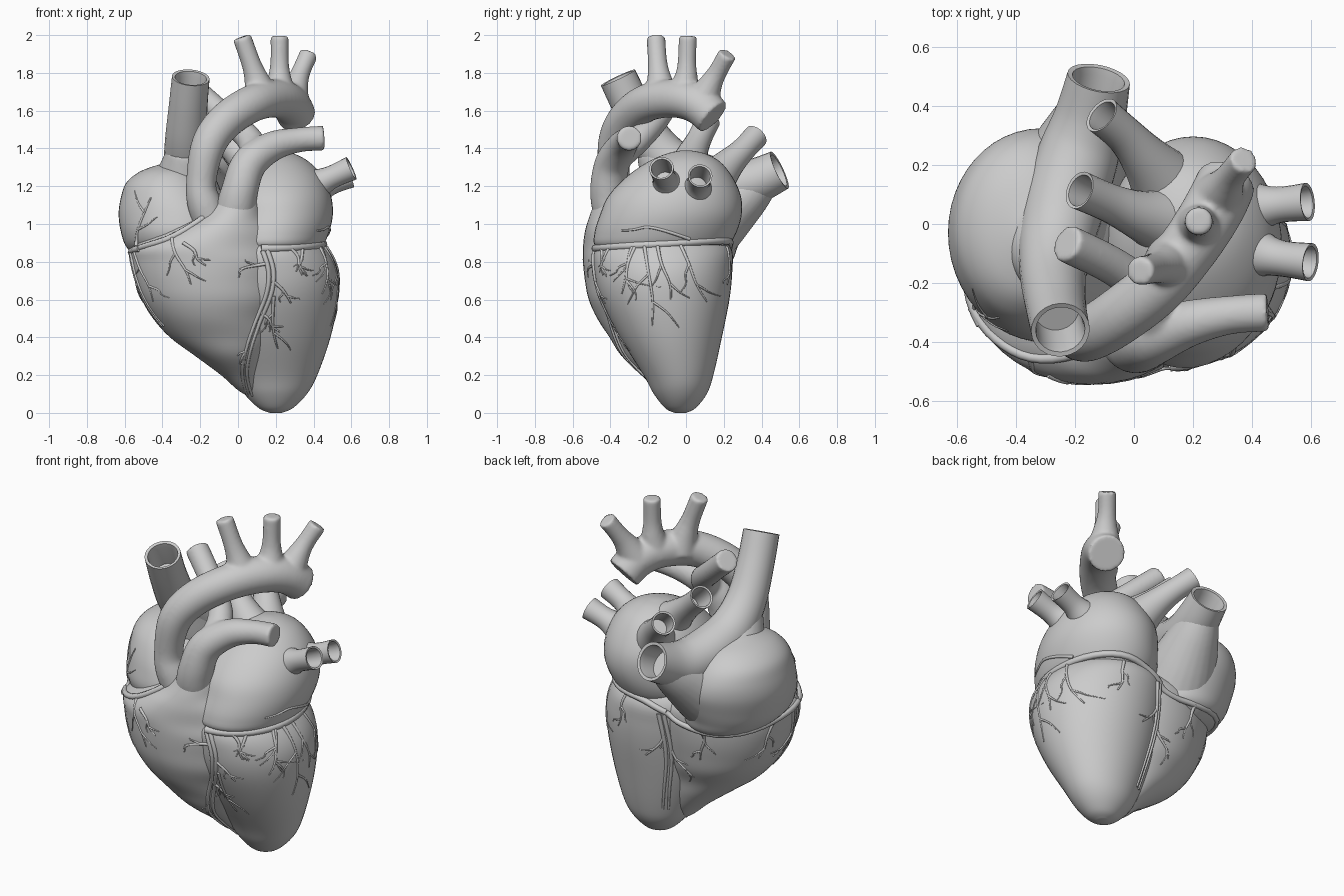
import bpy, bmesh, random
from math import sin, cos, pi, radians
from mathutils import Vector
from mathutils.bvhtree import BVHTree

random.seed(4)
trees = []          # surfaces the coronary vessels cling to


def spline(pts, n=6):
    """Catmull-Rom interpolation of tuples of any length."""
    p = [pts[0]] + list(pts) + [pts[-1]]
    out = []
    for i in range(1, len(p) - 2):
        for k in range(n):
            t = k / n
            out.append(tuple(0.5 * (2 * b + (c - a) * t + (2 * a - 5 * b + 4 * c - d) * t * t
                                    + (3 * b - a - 3 * c + d) * t ** 3)
                             for a, b, c, d in zip(p[i - 1], p[i], p[i + 1], p[i + 2])))
    return out + [tuple(pts[-1])]


def skin(bm, rings):
    vs = [[bm.verts.new(c) for c in r] for r in rings]
    n = len(vs[0])
    for a, b in zip(vs, vs[1:]):
        for i in range(n):
            bm.faces.new((a[i], a[(i + 1) % n], b[(i + 1) % n], b[i]))
    bm.faces.new(vs[0][::-1])
    bm.faces.new(vs[-1])


def tube(bm, pts, hollow=(False, False), seg=24, n=6):
    """Round tube through (x, y, z, r); hollow ends get a lip and a bore."""
    path = spline(pts, n)
    c = [Vector(p[:3]) for p in path]
    last = len(c) - 1
    sec = [(c[i], (c[min(i + 1, last)] - c[max(i - 1, 0)]).normalized(), path[i][3])
           for i in range(last + 1)]
    for end in (0, 1):
        if hollow[end]:
            p, t, r = sec[-1] if end else sec[0]
            inward = -t if end else t
            bore = [(p + inward * .003, t, r * .84), (p + inward * .03, t, r * .8),
                    (p + inward * .16, t, r * .76)]
            sec = sec + bore if end else bore[::-1] + sec
    side = sec[0][1].orthogonal()
    rings = []
    for p, t, r in sec:
        side = (side - t * side.dot(t)).normalized()
        up = t.cross(side)
        rings.append([p + (side * cos(2 * pi * k / seg) + up * sin(2 * pi * k / seg)) * r
                      for k in range(seg)])
    skin(bm, rings)


def finish(bm, name, fuse=False):
    bmesh.ops.recalc_face_normals(bm, faces=bm.faces)
    me = bpy.data.meshes.new(name)
    bm.to_mesh(me)
    bm.free()
    ob = bpy.data.objects.new(name, me)
    bpy.context.collection.objects.link(ob)
    bpy.ops.object.select_all(action='DESELECT')
    ob.select_set(True)
    bpy.context.view_layer.objects.active = ob
    bpy.ops.object.shade_smooth_by_angle(angle=radians(50))
    if fuse:        # melt the branches together
        m = ob.modifiers.new("fuse", 'REMESH')
        m.mode, m.voxel_size, m.use_smooth_shade = 'VOXEL', .01, True
        s = ob.modifiers.new("soften", 'SMOOTH')
        s.factor, s.iterations = .5, 8


def chamber(name, rings):
    """Loft of ellipses (z, cx, cy, rx, ry)."""
    bm = bmesh.new()
    skin(bm, [[(cx + rx * cos(2 * pi * k / 48), cy + ry * sin(2 * pi * k / 48), z)
               for k in range(48)] for z, cx, cy, rx, ry in spline(rings, 5)])
    trees.append(BVHTree.FromBMesh(bm))
    finish(bm, name)


def vessels(name, paths, hollow=(False, False), fuse=False):
    bm = bmesh.new()
    for p in paths:
        tube(bm, p, hollow)
    finish(bm, name, fuse)


# Four chambers
chamber("left_ventricle", [
    (0, .2, -.03, .03, .03), (.025, .2, -.03, .09, .08), (.1, .2, -.03, .165, .14),
    (.2, .2, -.04, .22, .185), (.4, .19, -.08, .30, .27), (.6, .18, -.11, .35, .34),
    (.75, .165, -.12, .365, .365), (.87, .14, -.12, .335, .36), (.96, .12, -.12, .26, .27),
    (1.0, .12, -.12, .1, .1)])
chamber("right_ventricle", [
    (.08, .09, -.05, .02, .02), (.12, .06, -.07, .06, .07), (.2, .02, -.09, .11, .135),
    (.3, -.03, -.13, .195, .21), (.4, -.07, -.15, .29, .255), (.5, -.11, -.16, .34, .31),
    (.6, -.12, -.17, .39, .345), (.7, -.13, -.17, .415, .365), (.8, -.13, -.17, .435, .375),
    (.88, -.14, -.175, .42, .37), (.96, -.09, -.21, .325, .325), (1.03, -.04, -.29, .195, .225),
    (1.1, -.01, -.35, .125, .14), (1.17, .005, -.39, .07, .08)])
chamber("right_atrium", [
    (.75, -.27, .06, .1, .1), (.8, -.28, .02, .22, .22), (.87, -.3, -.04, .285, .31),
    (.95, -.3, -.05, .318, .35), (1.05, -.31, -.03, .322, .355), (1.14, -.34, -.02, .28, .33),
    (1.22, -.36, -.02, .23, .28), (1.28, -.36, -.03, .155, .2), (1.32, -.35, -.04, .05, .07)])
chamber("left_atrium", [
    (.84, .17, -.12, .18, .23), (.88, .17, -.13, .27, .345), (.95, .18, -.11, .3, .375),
    (1.05, .2, -.08, .302, .375), (1.15, .2, -.06, .292, .35), (1.25, .2, -.035, .25, .28),
    (1.33, .2, -.01, .175, .19), (1.375, .2, 0, .09, .095), (1.39, .2, 0, .02, .02)])

# Aorta with the three arch branches
vessels("aorta", [
    [(-.11, -.34, .95, .1), (-.175, -.37, 1.1, .092), (-.195, -.38, 1.22, .08),
     (-.155, -.375, 1.42, .092), (-.06, -.32, 1.55, .097), (.08, -.21, 1.64, .099),
     (.2, -.06, 1.665, .102), (.275, .06, 1.635, .104), (.315, .145, 1.565, .102)],
    [(.13, -.13, 1.66, .1), (.1, -.14, 1.76, .068), (.07, -.15, 1.85, .052), (.02, -.16, 1.99, .05)],
    [(.22, -.02, 1.66, .1), (.22, 0, 1.77, .064), (.22, .005, 1.86, .049), (.22, .01, 1.995, .049)],
    [(.28, .08, 1.64, .1), (.31, .13, 1.74, .064), (.335, .17, 1.81, .05), (.375, .22, 1.9, .05)]],
    fuse=True)

# Pulmonary trunk with left and right arteries
vessels("pulmonary_artery", [
    [(-.03, -.32, .98, .12), (-.015, -.38, 1.06, .11), (.01, -.41, 1.18, .098), (.06, -.39, 1.32, .093),
     (.18, -.34, 1.41, .08), (.32, -.31, 1.445, .066), (.455, -.3, 1.455, .066)],
    [(.09, -.36, 1.36, .08), (.06, -.25, 1.45, .07), (-.06, -.15, 1.56, .065),
     (-.23, -.065, 1.71, .065)]], fuse=True)

# Superior and inferior vena cava as one open tube over the right atrium
vessels("vena_cava", [
    [(-.25, -.36, 1.775, .1), (-.265, -.28, 1.61, .103), (-.275, -.18, 1.44, .112),
     (-.265, -.06, 1.31, .128), (-.235, .08, 1.235, .14), (-.19, .23, 1.2, .138),
     (-.15, .36, 1.225, .122), (-.12, .495, 1.285, .108)]], (True, True))

# Flare that blends the vena cava into the atrium
vessels("vena_cava_flare", [
    [(-.275, -.17, 1.4, .1), (-.28, -.1, 1.27, .15), (-.29, 0, 1.12, .22), (-.28, .03, 1.0, .22)],
    [(-.14, .4, 1.23, .1), (-.165, .32, 1.16, .135), (-.2, .2, 1.07, .18), (-.24, .07, .97, .22)]], fuse=True)

# Four open pulmonary veins
vessels("pulmonary_veins", [
    [(.12, .12, 1.2, .13), (.04, .22, 1.31, .085), (-.03, .3, 1.39, .066), (-.11, .37, 1.465, .066)],
    [(.13, 0, 1.25, .13), (.02, .03, 1.36, .085), (-.08, .07, 1.45, .066), (-.185, .115, 1.545, .066)],
    [(.34, -.07, 1.17, .13), (.41, -.095, 1.205, .09), (.49, -.115, 1.245, .062), (.6, -.13, 1.295, .065)],
    [(.34, .04, 1.15, .13), (.41, .055, 1.18, .09), (.49, .065, 1.215, .062), (.59, .075, 1.255, .065)]],
    (False, True))


# Coronary vessels: guide lines in a view (a, z) dropped onto the surface
def drop(view, a, z):
    if view == 'round':
        d = Vector((cos(radians(a)), sin(radians(a)), 0))
        o = Vector((0, -.1, z)) + d * 3
        d = -d
    else:
        d = Vector({'front': (0, 1, 0), 'back': (0, -1, 0), 'right': (-1, 0, 0), 'left': (1, 0, 0)}[view])
        o = (Vector((a, 0, z)) if view in ('front', 'back') else Vector((0, a, z))) - d * 3
    hits = [h for h in (t.ray_cast(o, d) for t in trees) if h[0] is not None]
    return min(hits, key=lambda h: h[3])[0] if hits else None


def cling(bm, view, r, line, taper=.5):
    pts = [drop(view, a, z) for a, z in spline(line, 4)]
    pts = [p for p in pts if p is not None]
    for _ in range(2):
        pts = pts[:1] + [(a + b * 2 + c) / 4 for a, b, c in zip(pts, pts[1:], pts[2:])] + pts[-1:]
    m = len(pts) - 1
    if m > 1:
        tube(bm, [(*p, r * (1 - (1 - taper) * i / m)) for i, p in enumerate(pts)], seg=8, n=1)


def twig(bm, view, r, a, z, da, dz, forks=2):
    """Wandering branch with smaller side shoots."""
    w = lambda: random.uniform(-.02, .02)
    line = [(a, z), (a + da * .35 + w(), z + dz * .35), (a + da * .7 + w(), z + dz * .7), (a + da, z + dz)]
    cling(bm, view, r, line, .4)
    for k in range(forks):
        s = 1 if k % 2 else -1
        x, y = line[k + 1]
        twig(bm, view, r * .65, x, y, da * .3 - s * dz * .3, dz * .35 + s * da * .3, 0)


bm = bmesh.new()
# groove rings round the base
cling(bm, 'round', .022, [(-72, .87), (-50, .875), (-25, .885), (0, .895), (30, .91), (55, .91), (75, .88), (92, .84)], .8)
cling(bm, 'front', .018, [(-.16, 1.06), (-.2, 1.02), (-.35, .93), (-.47, .89), (-.55, .865)], .9)
cling(bm, 'round', .018, [(205, .87), (185, .85), (160, .82), (130, .79), (105, .8), (92, .84)], .9)
cling(bm, 'right', .01, [(.02, .92), (-.08, .955), (-.2, .985), (-.27, .97), (-.34, .965)])
# descending vessels, front, back and margin
for o in (0, .025):
    cling(bm, 'front', .014, [(.13 + o, .86), (.165 + o, .75), (.15 + o, .62), (.09 + o, .48),
                              (.04 + o, .33), (.02 + o, .2), (.05 + o, .09)])
    cling(bm, 'back', .013, [(.0 + o, .83), (-.02 + o, .65), (-.01 + o, .5), (.02 + o, .35), (.05 + o, .2)])
    cling(bm, 'left', .012, [(-.2 - o, .86), (-.23 - o, .72), (-.25 - o, .58), (-.25 - o, .46)])
# branches: start and run in each view
for view, items in {
    'front': [(.15, .79, -.14, -.03), (.18, .7, .1, -.12), (.19, .62, .02, -.28), (.12, .53, .1, -.1),
              (.27, .88, .1, -.15), (.34, .88, .0, -.15), (.43, .88, .06, -.24), (.05, .36, -.04, -.1),
              (-.35, .93, .1, -.25), (-.29, .9, .12, -.12), (-.55, .86, .1, -.27), (-.54, .88, .08, .26)],
    'right': [(-.27, .88, -.07, -.25), (-.22, .88, .04, -.42), (-.15, .88, .07, -.28),
              (-.03, .89, .14, -.3)],
    'back': [(.0, .7, .12, -.15), (-.02, .6, -.12, -.15), (.25, .88, .05, -.2), (-.25, .79, .04, -.2)],
    'left': [(-.24, .7, .12, -.12), (-.05, .82, .03, -.22)]}.items():
    for a, z, da, dz in items:
        twig(bm, view, .01, a, z, da, dz)
finish(bm, "coronary_vessels")
